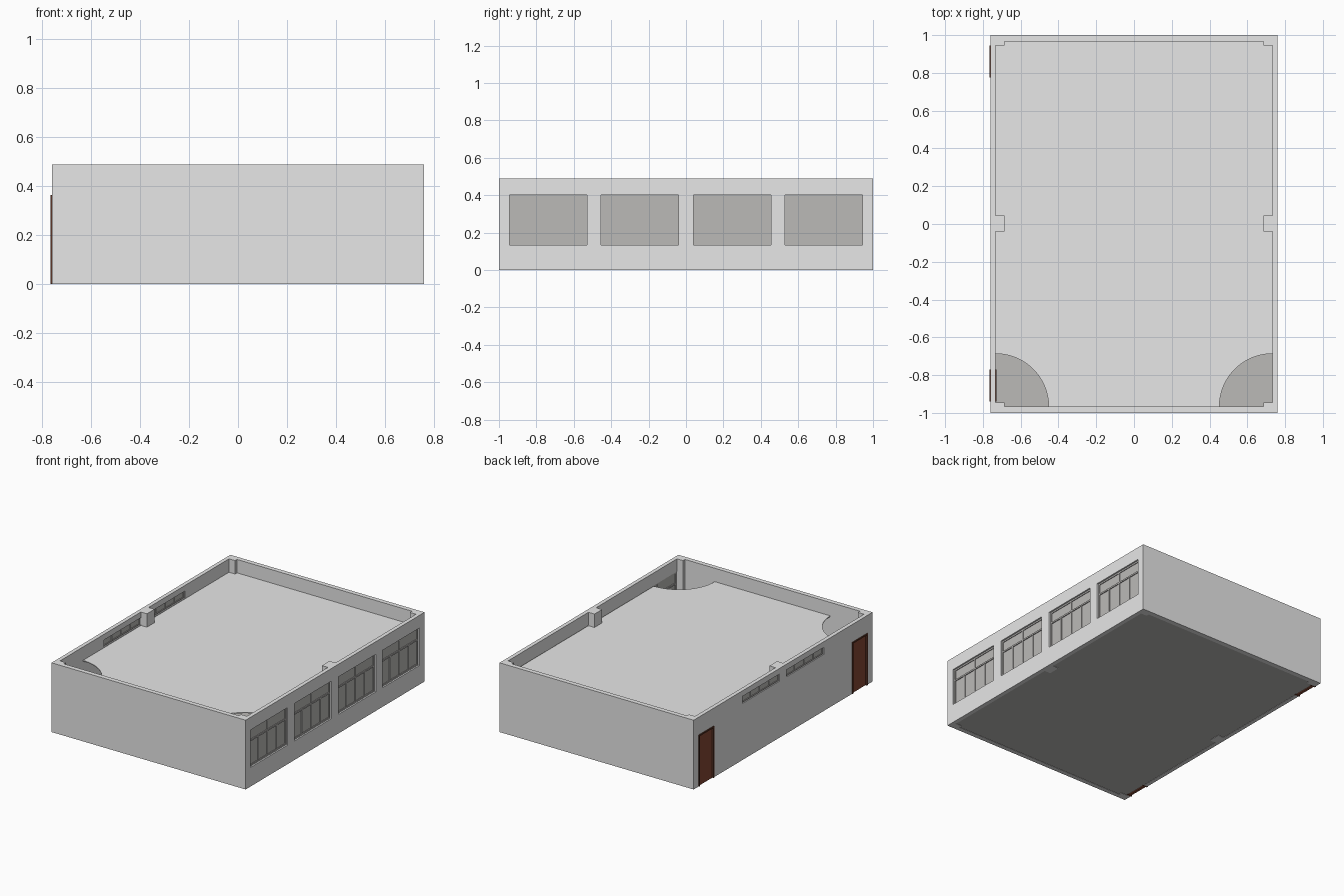
import bpy, bmesh, math

if "Cube" in bpy.data.objects:
    bpy.data.objects.remove(bpy.data.objects["Cube"])

W, D, H = 0.76, 1.0, 0.49        # half width, half depth, height
IX, IY = 0.732, 0.967            # inner wall faces
SLAB = 0.395                     # top of the suspended ceiling


def material(name, rgb):
    m = bpy.data.materials.new(name)
    m.diffuse_color = (*rgb, 1)
    m.use_nodes = True
    m.node_tree.nodes["Principled BSDF"].inputs["Base Color"].default_value = m.diffuse_color
    return m


WALL = material("pale_grey", (0.8, 0.8, 0.8))
GLASS = material("warm_grey", (0.50, 0.49, 0.475))
DOOR = material("door_brown", (0.235, 0.065, 0.034))
TRIM = material("dark_brown", (0.11, 0.035, 0.02))


def boxes(name, spans, mat):
    """One object made of boxes given as (x0, x1, y0, y1, z0, z1)."""
    bm = bmesh.new()
    for x0, x1, y0, y1, z0, z1 in spans:
        vs = bmesh.ops.create_cube(bm, size=1)["verts"]
        for v in vs:
            v.co = (x1 if v.co.x > 0 else x0,
                    y1 if v.co.y > 0 else y0,
                    z1 if v.co.z > 0 else z0)
    return finish(name, bm, mat)


def finish(name, bm, mat):
    me = bpy.data.meshes.new(name)
    bm.to_mesh(me)
    bm.free()
    me.materials.append(mat)
    ob = bpy.data.objects.new(name, me)
    bpy.context.collection.objects.link(ob)
    return ob


def cut(ob, spans):
    """Subtract boxes from an object."""
    cutter = boxes("cutter", spans, WALL)
    cutter.hide_render = True
    mod = ob.modifiers.new("cut", 'BOOLEAN')
    mod.operation, mod.solver, mod.object = 'DIFFERENCE', 'EXACT', cutter
    dg = bpy.context.evaluated_depsgraph_get()
    me = bpy.data.meshes.new_from_object(ob.evaluated_get(dg))
    ob.modifiers.clear()
    ob.data = me
    bpy.data.objects.remove(cutter)


# Openings as (y0, y1, z0, z1)
big = [(y, y + 0.415, 0.135, 0.40) for y in (-0.945, -0.455, 0.04, 0.53)]
small = [(-0.455, -0.04, 0.40, 0.45), (0.04, 0.455, 0.40, 0.45)]
doors = [(-0.94, -0.77, 0.0, 0.365), (0.775, 0.945, 0.0, 0.365)]

# Wall shell with window and door openings
walls = boxes("walls", [(-W, W, -D, D, 0, H)], WALL)
cut(walls, [(-IX, IX, -IY, IY, -0.1, H + 0.1)])
cut(walls, [(0.70, 0.80, *o) for o in big]
    + [(-0.80, -0.70, *o) for o in small]
    + [(-0.80, -0.70, a, b, -0.05, z1) for a, b, z0, z1 in doors])

# Pilasters in the corners and halfway along the side walls
pil = []
for s in (-1, 1):
    x0, x1 = sorted((s * 0.685, s * (IX + 0.005)))
    pil.append((x0, x1, -0.04, 0.045, 0, H))
    for t in (-1, 1):
        y0, y1 = sorted((t * 0.945, t * (IY + 0.005)))
        pil.append((x0, x1, y0, y1, 0, H))
boxes("pilasters", pil, WALL)

# Floor
boxes("floor", [(-IX, IX, -IY, IY, 0.002, 0.008)], GLASS)

# Suspended ceiling with a quarter circle left open in both front corners
R, N = 0.28, 20
arc = [(R * math.cos(math.pi / 2 * i / N), R * math.sin(math.pi / 2 * i / N))
       for i in range(N + 1)]
outline = [(-IX + x, -IY + y) for x, y in reversed(arc)]
outline += [(IX - x, -IY + y) for x, y in arc]
outline += [(IX, IY), (-IX, IY)]
bm = bmesh.new()
face = bm.faces.new([bm.verts.new((x, y, SLAB - 0.006)) for x, y in outline])
up = bmesh.ops.extrude_face_region(bm, geom=[face])["geom"]
bmesh.ops.translate(bm, vec=(0, 0, 0.006),
                    verts=[g for g in up if isinstance(g, bmesh.types.BMVert)])
bmesh.ops.recalc_face_normals(bm, faces=bm.faces[:])
finish("ceiling", bm, WALL)


# Windows: a pane in the middle of the wall, with a border and bars
def window(name, cx, o, bar, transom):
    y0, y1, z0, z1 = o
    boxes(name + "_glass", [(cx - 0.002, cx + 0.002, *o)], GLASS)
    a, b = cx - 0.007, cx + 0.007
    spans = [(a, b, y0, y0 + bar, z0, z1), (a, b, y1 - bar, y1, z0, z1),
             (a, b, y0 + bar, y1 - bar, z0, z0 + bar),
             (a, b, y0 + bar, y1 - bar, z1 - bar, z1)]
    for i in (1, 2, 3):
        y = y0 + (y1 - y0) * i / 4
        top = transom if transom and i != 2 else z1 - bar
        spans.append((a, b, y - bar / 2, y + bar / 2, z0 + bar, top))
    if transom:
        c, d = a - 0.001, b + 0.001
        spans.append((c, d, y0 + bar, y1 - bar,
                      transom - bar / 2, transom + bar / 2))
    boxes(name + "_frame", spans, GLASS)


MID = (W + IX) / 2
for i, o in enumerate(big):
    window(f"window_{i + 1}", MID - 0.004, o, 0.011, 0.317)
for i, o in enumerate(small):
    window(f"high_window_{i + 1}", -MID, o, 0.007, None)

# Doors with a frame standing slightly proud of the wall
for i, (y0, y1, z0, z1) in enumerate(doors):
    t = 0.010
    boxes(f"door_{i + 1}", [(-0.755, -0.737, y0 + t, y1 - t, 0, z1 - t)], DOOR)
    a, b = -W - 0.005, -IX + 0.005
    boxes(f"door_frame_{i + 1}", [(a, b, y0, y0 + t, 0, z1),
                                  (a, b, y1 - t, y1, 0, z1),
                                  (a, b, y0 + t, y1 - t, z1 - t, z1)], TRIM)
